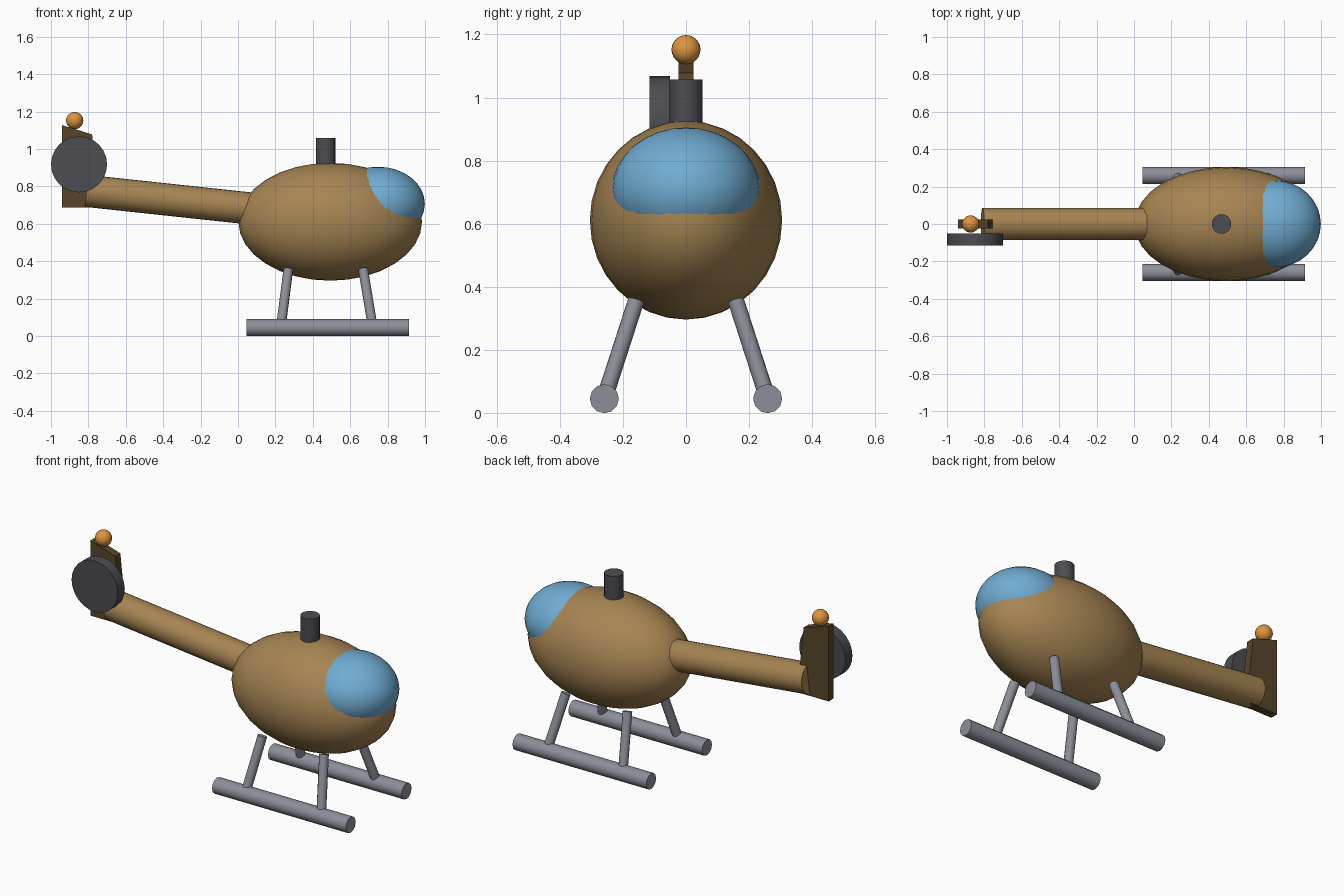
import bpy, bmesh, math
from mathutils import Vector

if "Cube" in bpy.data.objects:
    bpy.data.objects.remove(bpy.data.objects["Cube"])


def srgb(r, g, b):
    def lin(c):
        c /= 255
        return c / 12.92 if c <= 0.04045 else ((c + 0.055) / 1.055) ** 2.4
    return (lin(r), lin(g), lin(b), 1)


def material(name, *rgb):
    m = bpy.data.materials.new(name)
    m.diffuse_color = srgb(*rgb)
    m.use_nodes = True
    m.node_tree.nodes["Principled BSDF"].inputs["Base Color"].default_value = m.diffuse_color
    return m


TAN = material("tan", 166, 132, 82)
BROWN = material("dark brown", 88, 69, 40)
GLASS = material("glass blue", 112, 172, 210)
GREY = material("steel grey", 140, 143, 154)
DARK = material("charcoal", 76, 76, 82)
ORANGE = material("orange", 222, 148, 62)


def finish(name, mat, smooth=True):
    ob = bpy.context.object
    ob.name = name
    ob.data.materials.append(mat)
    if smooth:
        bpy.ops.object.shade_smooth_by_angle(angle=math.radians(40))
    return ob


def ellipsoid(name, centre, radii, mat, segments=32, rings=16):
    bpy.ops.mesh.primitive_uv_sphere_add(segments=segments, ring_count=rings, radius=1, location=centre)
    bpy.context.object.scale = radii
    bpy.ops.object.transform_apply(location=False, rotation=False, scale=True)
    return finish(name, mat)


def rod(name, a, b, radius, mat, sides=12):
    a, b = Vector(a), Vector(b)
    d = b - a
    bpy.ops.mesh.primitive_cylinder_add(vertices=sides, radius=radius, depth=d.length, location=(a + b) / 2,
                                        rotation=d.to_track_quat('Z', 'Y').to_euler())
    return finish(name, mat)


# Cabin and canopy
ellipsoid("cabin", (0.493, 0, 0.611), (0.491, 0.305, 0.315), TAN)
ellipsoid("canopy", (0.748, 0, 0.707), (0.251, 0.235, 0.198), GLASS)

# Rotor mast
rod("rotor_mast", (0.468, 0, 0.85), (0.468, 0, 1.058), 0.052, DARK, 20)

# Tail boom, rising to the rear
rod("tail_boom", (0.15, 0, 0.673), (-0.81, 0, 0.776), 0.086, TAN, 24)

# Tail fin: side profile extruded through its thickness
profile = [(-0.942, 0.687), (-0.738, 0.687), (-0.78, 1.078), (-0.942, 1.128)]
bm = bmesh.new()
face = bm.faces.new([bm.verts.new((x, -0.023, z)) for x, z in profile])
ext = bmesh.ops.extrude_face_region(bm, geom=[face])
bmesh.ops.translate(bm, vec=(0, 0.046, 0), verts=[v for v in ext["geom"] if isinstance(v, bmesh.types.BMVert)])
bmesh.ops.recalc_face_normals(bm, faces=bm.faces)
mesh = bpy.data.meshes.new("tail_fin")
bm.to_mesh(mesh)
bm.free()
fin = bpy.data.objects.new("tail_fin", mesh)
bpy.context.collection.objects.link(fin)
mesh.materials.append(BROWN)

# Tail rotor disc and beacon
rod("tail_rotor", (-0.85, -0.115, 0.918), (-0.85, -0.05, 0.918), 0.15, DARK, 24)
ellipsoid("tail_beacon", (-0.873, 0, 1.152), (0.046, 0.046, 0.046), ORANGE, 20, 12)

# Landing gear: two skids with two splayed struts each
for side, label in ((-1, "right"), (1, "left")):
    rod(f"{label}_skid", (0.045, side * 0.259, 0.045), (0.913, side * 0.259, 0.045), 0.046, GREY)
    for end, where in ((-1, "rear"), (1, "front")):
        rod(f"{label}_{where}_strut", (0.475 + end * 0.246, side * 0.259, 0.045),
            (0.469 + end * 0.200, side * 0.158, 0.357), 0.026, GREY)
